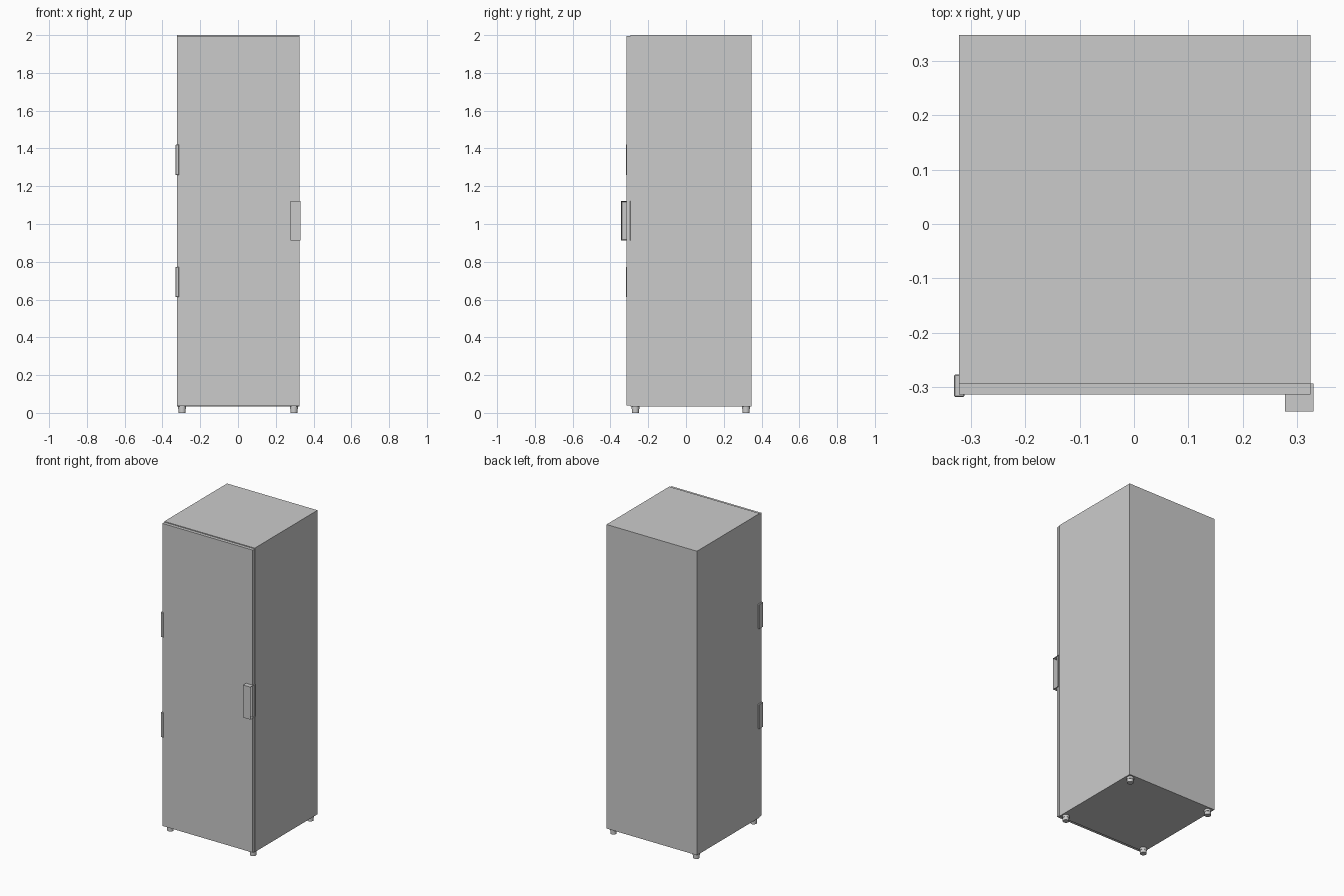
import bpy, bmesh
from mathutils import Vector

if "Cube" in bpy.data.objects:
    bpy.data.objects.remove(bpy.data.objects["Cube"])


def box(name, lo, hi, bevel=0.0):
    """Axis-aligned box from its two corners."""
    lo, hi = Vector(lo), Vector(hi)
    bm = bmesh.new()
    bmesh.ops.create_cube(bm, size=1)
    for v in bm.verts:
        v.co = Vector([c * s for c, s in zip(v.co, hi - lo)]) + (lo + hi) / 2
    if bevel:
        bmesh.ops.bevel(bm, geom=bm.edges[:], offset=bevel, segments=1, affect='EDGES')
    return finish(name, bm)


def finish(name, bm):
    mesh = bpy.data.meshes.new(name)
    bm.to_mesh(mesh)
    bm.free()
    ob = bpy.data.objects.new(name, mesh)
    bpy.context.collection.objects.link(ob)
    return ob


def cylinder(name, x, y, z0, z1, r):
    bpy.ops.mesh.primitive_cylinder_add(vertices=24, radius=r, depth=z1 - z0,
                                        location=(x, y, (z0 + z1) / 2))
    ob = bpy.context.object
    ob.name = name
    bpy.ops.object.shade_smooth_by_angle()


# Cabinet and full-height door
box("cabinet", (-0.322, -0.293, 0.034), (0.325, 0.348, 2.0))
box("door", (-0.322, -0.314, 0.039), (0.325, -0.2935, 1.995))

# Door hinges on the left edge
for i, z in enumerate((0.613, 1.26)):
    box(f"hinge_{i}", (-0.331, -0.318, z), (-0.312, -0.277, z + 0.16), 0.002)

# Handle: block wrapping the door edge, hollowed out from the right side
bm = bmesh.new()
bmesh.ops.create_cube(bm, size=1)
for v in bm.verts:
    v.co = Vector((0.304 + v.co.x * 0.052, -0.319 + v.co.y * 0.052, 1.017 + v.co.z * 0.21))
bm.normal_update()
side = [f for f in bm.faces if f.normal.x > 0.9]
bmesh.ops.inset_region(bm, faces=side, thickness=0.008)
for v in side[0].verts:
    v.co.x -= 0.04
    v.co.y = min(v.co.y, -0.3145)
for v in bm.verts:
    # keep the recess mouth in front of the door face
    if v.co.x > 0.329 and -0.305 < v.co.y < -0.296:
        v.co.y = -0.3145
finish("handle", bm)

# Levelling feet, a wide collar over a narrower pad
for i, (x, y) in enumerate((sx, sy) for sx in (-0.296, 0.296) for sy in (-0.268, 0.318)):
    cylinder(f"foot_collar_{i}", x, y, 0.02, 0.036, 0.021)
    cylinder(f"foot_pad_{i}", x, y, 0.0, 0.02, 0.019)
